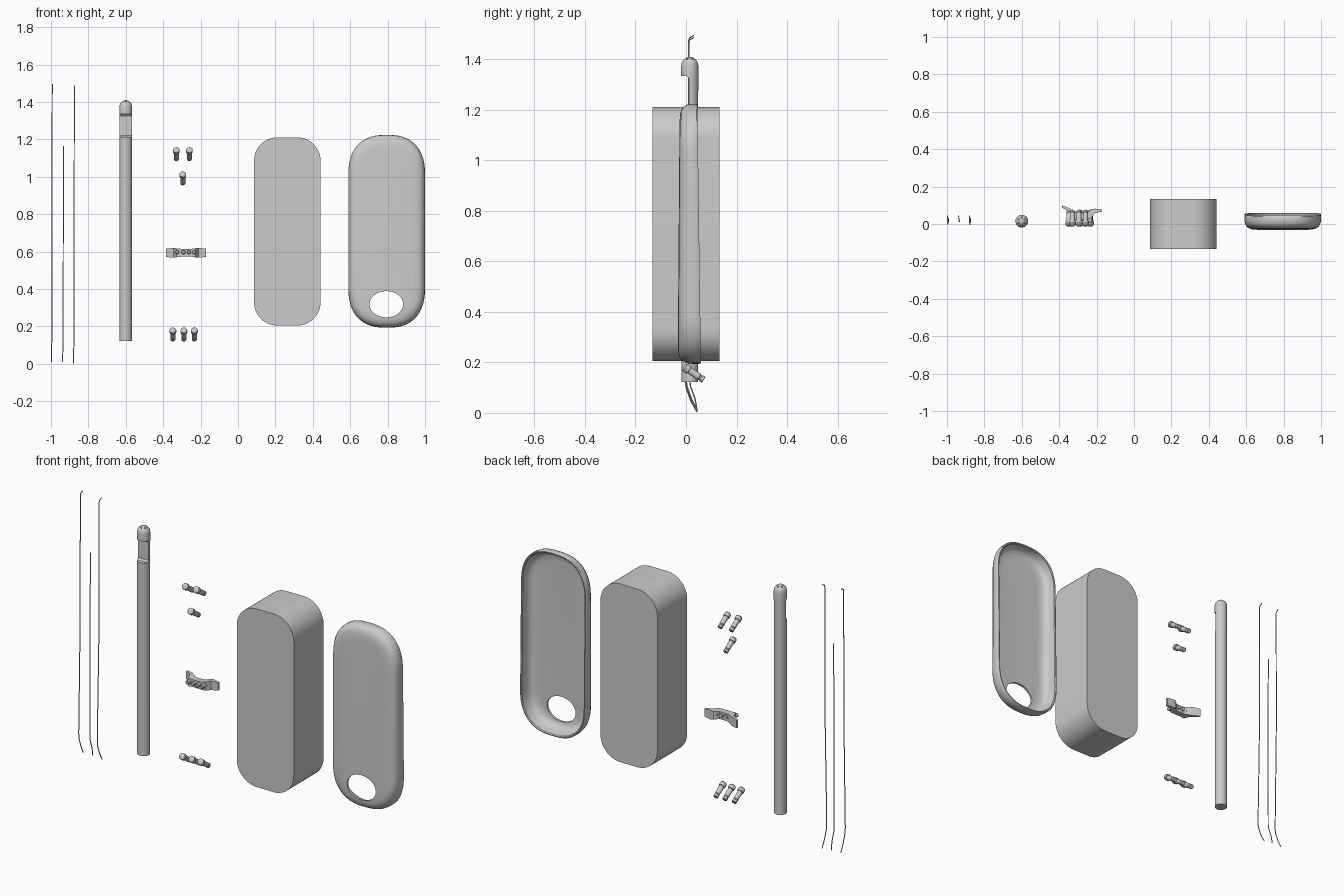
import bpy, bmesh, math
from mathutils import Vector

if "Cube" in bpy.data.objects:
    bpy.data.objects.remove(bpy.data.objects["Cube"])


def new_object(name, bm, angle=35):
    bmesh.ops.recalc_face_normals(bm, faces=bm.faces)
    me = bpy.data.meshes.new(name)
    bm.to_mesh(me)
    bm.free()
    ob = bpy.data.objects.new(name, me)
    bpy.context.collection.objects.link(ob)
    smooth(ob, angle)
    return ob


def smooth(ob, angle=35):
    bpy.ops.object.select_all(action='DESELECT')
    ob.select_set(True)
    bpy.context.view_layer.objects.active = ob
    bpy.ops.object.shade_smooth_by_angle(angle=math.radians(angle))


def loft(name, rings, cap_start=True, cap_end=True, angle=35):
    bm = bmesh.new()
    vs = [[bm.verts.new(p) for p in r] for r in rings]
    n = len(vs[0])
    for a, b in zip(vs, vs[1:]):
        for i in range(n):
            j = (i + 1) % n
            bm.faces.new((a[i], a[j], b[j], b[i]))
    if cap_start:
        bm.faces.new(vs[0])
    if cap_end:
        bm.faces.new(vs[-1])
    return new_object(name, bm, angle)


def turned(name, profile, base, axis, sides=32):
    """Solid of revolution: profile is (radius, distance along axis)."""
    axis = Vector(axis).normalized()
    q = axis.to_track_quat('Z', 'Y')
    rings = [[Vector(base) + q @ Vector((r * math.cos(t), r * math.sin(t), d))
              for t in (2 * math.pi * i / sides for i in range(sides))] for r, d in profile]
    return loft(name, rings)


def cut(ob, cutter):
    cutter.hide_render = True
    m = ob.modifiers.new("cut", 'BOOLEAN')
    m.operation, m.solver, m.object = 'DIFFERENCE', 'EXACT', cutter
    bpy.ops.object.select_all(action='DESELECT')
    ob.select_set(True)
    bpy.context.view_layer.objects.active = ob
    bpy.ops.object.modifier_apply(modifier="cut")
    bpy.data.objects.remove(cutter)
    smooth(ob)


def rounded_outline(cx, cz, hx, hz, rx, rz, power=2.0, steps=14):
    """Rounded rectangle in the x-z plane with superelliptic corners."""
    pts = []
    for k, (sx, sz) in enumerate(((1, 1), (-1, 1), (-1, -1), (1, -1))):
        for i in range(steps + 1):
            t = math.pi / 2 * (i if k % 2 == 0 else steps - i) / steps
            c = abs(math.cos(t)) ** (2 / power)
            s = abs(math.sin(t)) ** (2 / power)
            pts.append((cx + sx * (hx - rx + rx * c), cz + sz * (hz - rz + rz * s)))
    return pts


# Rounded block
outline = rounded_outline(0.2635, 0.708, 0.178, 0.503, 0.125, 0.125)
loft("rounded_block", [[(x, y, z) for x, z in outline] for y in (-0.133, 0.133)])

# Hollow shell, open at the back
profile = [(0.075, -0.018), (0.045, -0.016), (0.026, -0.006), (0.016, 0.012), (0.012, 0.048),
           (0.008, 0.052), (0.003, 0.052), (0.0, 0.047), (0.0, 0.022), (0.003, 0.004),
           (0.012, -0.012), (0.026, -0.022), (0.045, -0.027), (0.075, -0.029)]
rings = []
for d, y in profile:
    ring = []
    for x, z in rounded_outline(0.795, 0.709, 0.203 - d, 0.515 - d, 0.195 - d, 0.21 - d, 2.4):
        u = (z - 0.709) / 0.515
        # slight waist bulge and forward lean
        ring.append((x + (x - 0.795) * 0.015 * (1 - u * u), y - 0.004 * u * (y / 0.03), z))
    rings.append(ring)
shell = loft("shell_cover", rings)
hole = loft("hole_cutter", [[(0.793 + 0.09 * math.cos(t), y, 0.319 + 0.07 * math.sin(t))
            for t in (2 * math.pi * i / 48 for i in range(48))] for y in (-0.2, 0.2)])
cut(shell, hole)

# Tube with a notched neck and domed head
R, ty = 0.034, 0.015
dome = [(R * math.cos(a), 1.373 + 0.037 * math.sin(a))
        for a in (math.radians(d) for d in (0, 15, 30, 45, 60, 75, 87))]
tube = turned("tube", [(R * 0.97, 0.122), (R * 0.97, 1.21), (R, 1.335)] + dome,
              (-0.6, ty, 0), (0, 0, 1), 48)
notch = loft("notch_cutter", [[(x, -0.1, 1.212), (x, ty - 0.012, 1.212), (x, ty - 0.004, 1.222),
                               (x, ty - 0.004, 1.325), (x, ty - 0.012, 1.335), (x, -0.1, 1.335)]
                              for x in (-0.7, -0.5)])
cut(tube, notch)
# Small blind holes around the dome
for i in range(6):
    a = math.radians(60 * i + 30)
    cut(tube, turned("pin_cutter", [(0.004, 1.38), (0.004, 1.45)],
                     (-0.6 + 0.019 * math.cos(a), ty + 0.019 * math.sin(a), 0), (0, 0, 1), 10))


# Thin wires with bent ends
def wire(name, points):
    rings = []
    for i, p in enumerate(points):
        a, b = Vector(points[max(i - 1, 0)]), Vector(points[min(i + 1, len(points) - 1)])
        t = (b - a).normalized()
        u = Vector((1, 0, 0))
        v = t.cross(u).normalized()
        rings.append([Vector(p) + 0.0026 * (math.cos(k * math.pi / 4) * u + math.sin(k * math.pi / 4) * v)
                      for k in range(8)])
    loft(name, rings, angle=60)


for name, x, top, low, y0 in (("wire_left", -0.995, 1.495, 0.01, 0.0),
                              ("wire_middle", -0.935, 1.165, 0.01, 0.014),
                              ("wire_right", -0.877, 1.487, 0.003, -0.003)):
    pts = [(x - 0.003, 0.044, low), (x - 0.002, y0 + 0.022, low + 0.045),
           (x - 0.001, y0 + 0.004, low + 0.095), (x, y0, low + 0.125), (x + 0.001, 0.012, 0.8)]
    if name == "wire_middle":
        pts.append((x + 0.002, 0.018, top))
    else:
        pts += [(x + 0.002, 0.011, top - 0.022), (x + 0.002, 0.014, top - 0.01), (x + 0.003, 0.031, top)]
    wire(name, pts)

# Tilted screws: domed head, neck and shank
screw = [(0.004, -0.004), (0.014, -0.001), (0.018, 0.004), (0.018, 0.022), (0.0135, 0.024),
         (0.0135, 0.07), (0.0115, 0.072), (0.0115, 0.077), (0.0135, 0.079), (0.0135, 0.09), (0.011, 0.092)]
for i, (x, z) in enumerate(((-0.33, 1.146), (-0.26, 1.146), (-0.295, 1.016),
                            (-0.348, 0.182), (-0.289, 0.182), (-0.233, 0.182))):
    turned("screw_%d" % (i + 1), screw, (x, -0.006, z), (0, 0.83, -0.56), 20)

# Bracket with flared end tabs and a row of ribs
stations = [(-0.386, 0.088, 0.1, 0.022), (-0.345, 0.065, 0.085, 0.026), (-0.33, 0.025, 0.075, 0.024),
            (-0.305, 0.025, 0.06, 0.021), (-0.25, 0.025, 0.06, 0.021), (-0.228, 0.03, 0.08, 0.024),
            (-0.21, 0.058, 0.082, 0.026), (-0.17, 0.066, 0.078, 0.022)]
loft("bracket", [[(x, a, 0.594 - h), (x, b, 0.594 - h), (x, b, 0.594 + h), (x, a, 0.594 + h)]
                 for x, a, b, h in stations], angle=20)
for i, x in enumerate((-0.325, -0.292, -0.263, -0.234)):
    turned("bracket_rib_%d" % (i + 1), [(0.008, 0.0), (0.011, 0.003), (0.011, 0.06)],
           (x, 0.008, 0.597), (0, 1, 0), 16)
